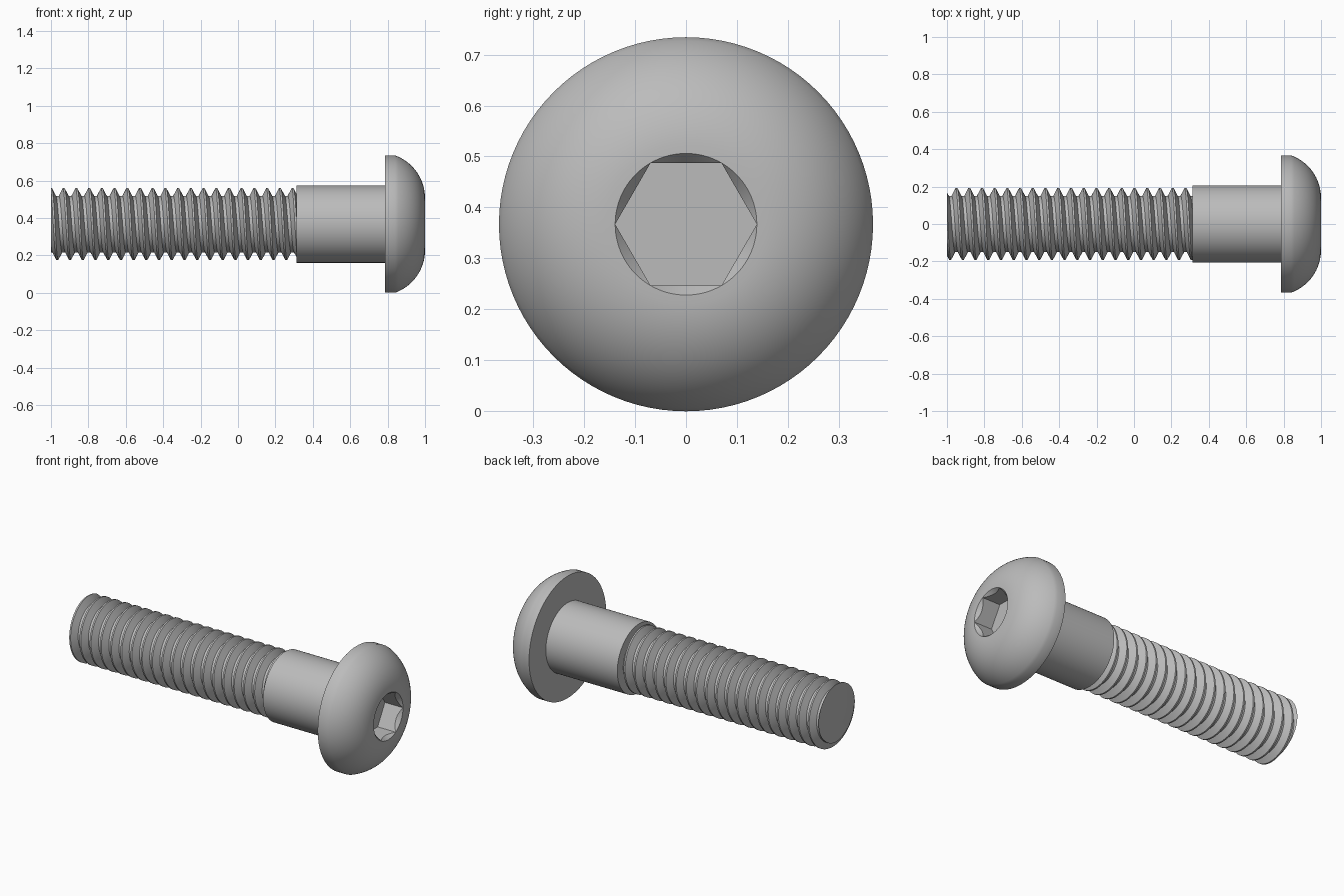
import bpy, bmesh, math
from math import cos, sin, pi, radians

AXIS_Z = 0.367        # height of the bolt axis, which runs along x
SEGMENTS = 96

if "Cube" in bpy.data.objects:
    bpy.data.objects.remove(bpy.data.objects["Cube"])

steel = bpy.data.materials.new("grey steel")
steel.use_nodes = True
colour = (0.5, 0.5, 0.5, 1)
steel.diffuse_color = colour
steel.node_tree.nodes["Principled BSDF"].inputs["Base Color"].default_value = colour


def sweep(name, section):
    """Turn section(angle), a list of (x, radius), once around the bolt axis."""
    bm = bmesh.new()
    columns = []
    for i in range(SEGMENTS + 1):
        a = 2 * pi * i / SEGMENTS
        columns.append([bm.verts.new((x, r * cos(a), AXIS_Z + r * sin(a)))
                        for x, r in section(a)])
    for c, d in zip(columns, columns[1:]):
        for j in range(len(c) - 1):
            bm.faces.new((c[j], d[j], d[j + 1], c[j + 1]))
    bmesh.ops.remove_doubles(bm, verts=bm.verts, dist=1e-5)
    bmesh.ops.recalc_face_normals(bm, faces=bm.faces)
    mesh = bpy.data.meshes.new(name)
    bm.to_mesh(mesh)
    bm.free()
    mesh.materials.append(steel)
    obj = bpy.data.objects.new(name, mesh)
    bpy.context.collection.objects.link(obj)
    bpy.ops.object.select_all(action="DESELECT")
    obj.select_set(True)
    bpy.context.view_layer.objects.active = obj
    bpy.ops.object.shade_smooth_by_angle(angle=radians(30))
    return obj


# Threaded shaft: a right-hand helix, trimmed flat at both ends
PITCH, MAJOR, MINOR = 0.068, 0.192, 0.151
TIP, THREAD_END = -1.0, 0.315
CREST, ROOT = 0.07, 0.38     # half crest and start of root, in pitches


def thread_radius(u):
    """Radius at u pitches from a crest."""
    d = abs((u + 0.5) % 1 - 0.5)
    t = min(max((d - CREST) / (ROOT - CREST), 0), 1)
    return MAJOR + (MINOR - MAJOR) * t


def thread_section(a):
    shift = a / (2 * pi) - 0.25
    points = [(TIP, 0)]
    for turn in range(-2, 22):
        for offset in (-CREST, CREST, ROOT, 1 - ROOT):
            x = TIP + PITCH * (turn + offset + shift)
            x = min(max(x, TIP), THREAD_END)
            points.append((x, thread_radius((x - TIP) / PITCH - shift)))
    return points + [(THREAD_END, 0)]


sweep("threaded_shaft", thread_section)

# Plain shank
SHANK = 0.207
sweep("plain_shank", lambda a: [(0.312, 0), (0.312, SHANK), (0.8, SHANK)])

# Button head with a countersunk hexagonal socket
HEAD, SOCKET, FLOOR = 0.367, 0.139, 0.88
DOME_X, DOME_R, DOME_SIZE = 0.7575, 0.139, 0.2425


def head_section(a):
    points = [(0.787, SHANK - 0.01), (0.787, HEAD)]
    start = math.asin((HEAD - DOME_R) / DOME_SIZE)
    for i in range(17):
        t = start * (1 - i / 16)
        points.append((DOME_X + DOME_SIZE * cos(t), DOME_R + DOME_SIZE * sin(t)))
    hexagon = SOCKET * cos(pi / 6) / cos(a % (pi / 3) - pi / 6)
    points.append((1 - (SOCKET - hexagon) * 1.2, hexagon))
    return points + [(FLOOR, hexagon), (FLOOR, 0)]


sweep("button_head", head_section)
